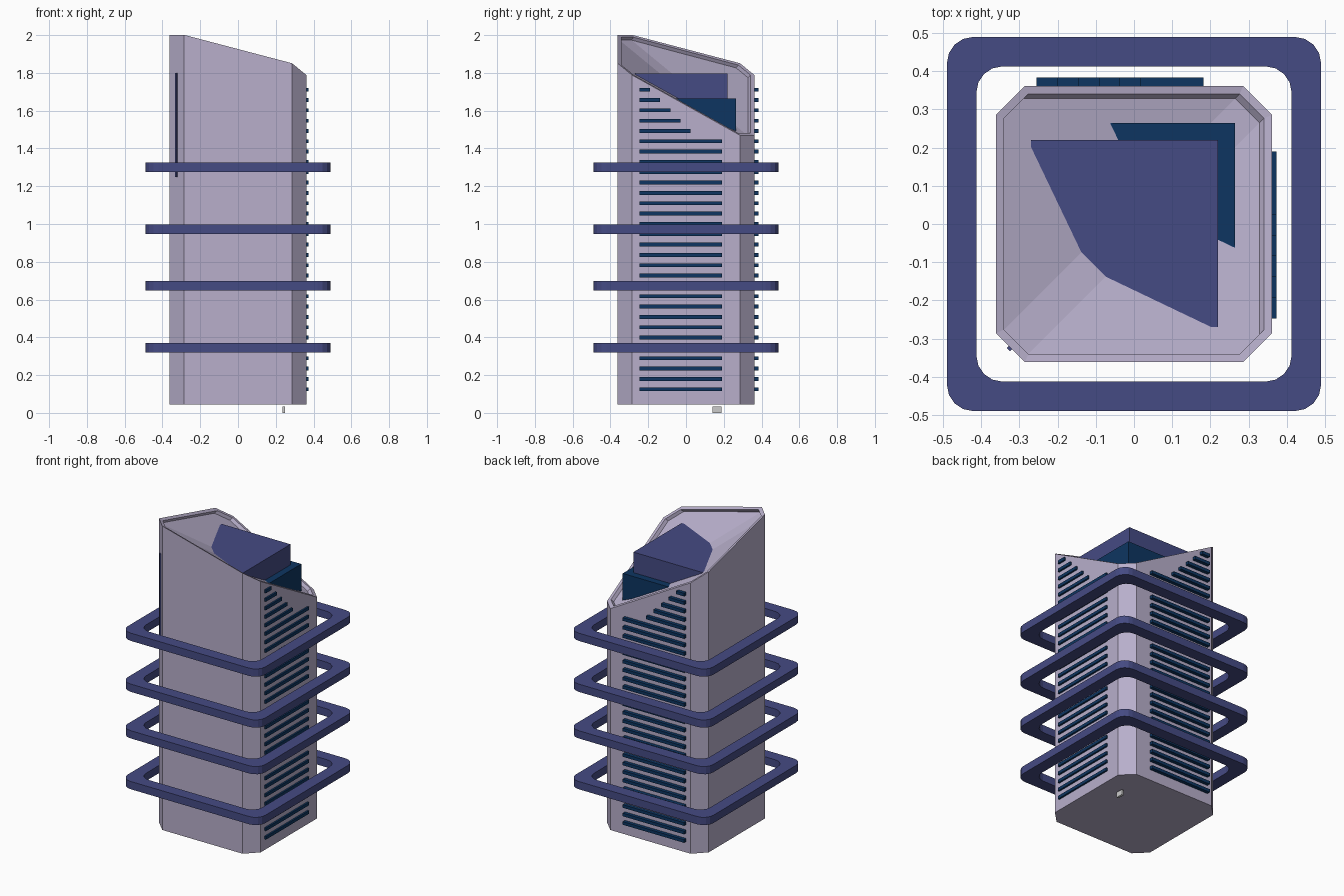
import bpy, bmesh, math

if "Cube" in bpy.data.objects:
    bpy.data.objects.remove(bpy.data.objects["Cube"])

def material(name, rgb):
    m = bpy.data.materials.new(name)
    m.diffuse_color = (*rgb, 1)
    m.use_nodes = True
    m.node_tree.nodes["Principled BSDF"].inputs["Base Color"].default_value = m.diffuse_color
    return m

LILAC = material("lilac", (0.48, 0.43, 0.60))
INDIGO = material("indigo", (0.06, 0.07, 0.23))
TEAL = material("teal", (0.004, 0.036, 0.12))

def finish(bm, name, mat=None):
    bmesh.ops.recalc_face_normals(bm, faces=bm.faces)
    me = bpy.data.meshes.new(name)
    bm.to_mesh(me)
    bm.free()
    ob = bpy.data.objects.new(name, me)
    bpy.context.collection.objects.link(ob)
    if mat:
        me.materials.append(mat)
    return ob

def add_box(bm, lo, hi, turn=0):
    verts = bmesh.ops.create_cube(bm, size=1)["verts"]
    c, s = math.cos(turn), math.sin(turn)
    for v in verts:
        x, y, z = (v.co[i] * (hi[i] - lo[i]) for i in range(3))
        v.co = (x * c - y * s + (lo[0] + hi[0]) / 2,
                x * s + y * c + (lo[1] + hi[1]) / 2, z + (lo[2] + hi[2]) / 2)

def box(name, lo, hi, mat=None, turn=0):
    bm = bmesh.new()
    add_box(bm, lo, hi, turn)
    return finish(bm, name, mat)

# Roof height: two sloping planes meeting in a valley along the diagonal
def roof(x, y):
    side = max(2.0 - 0.263 * (x + 0.285) - 0.558 * (y + 0.36),
               2.0 - 0.263 * (y + 0.285) - 0.558 * (x + 0.36))
    return max(side, 2.0 - 0.411 * (x + y + 0.645))

def octagon(h, c):
    return [(-c, -h), (c, -h), (h, -c), (h, c), (c, h), (-c, h), (-h, c), (-h, -c)]

# Tower body with a rimmed, recessed roof
bm = bmesh.new()
outer, inner = octagon(0.362, 0.286), octagon(0.341, 0.277)
rings = [[bm.verts.new((x, y, 0.045)) for x, y in outer],
         [bm.verts.new((x, y, roof(x, y))) for x, y in outer],
         [bm.verts.new((x, y, roof(x, y))) for x, y in inner],
         [bm.verts.new((x - 0.012, y - 0.012, roof(x - 0.012, y - 0.012) - 0.025)) for x, y in inner]]
for a, b in zip(rings, rings[1:]):
    for i in range(8):
        j = (i + 1) % 8
        bm.faces.new((a[i], a[j], b[j], b[i]))
bm.faces.new(rings[0][::-1])
for idx in ((0, 1, 2, 3), (7, 0, 3, 4), (4, 5, 6, 7)):
    bm.faces.new([rings[3][i] for i in idx])
finish(bm, "tower_body", LILAC)

# Roof blocks
box("roof_block_large", (-0.27, -0.27, 1.40), (0.22, 0.22, 1.797), INDIGO)
box("roof_block_small", (-0.22, -0.22, 1.40), (0.265, 0.265, 1.665), TEAL)

# Rounded square rings around the tower
def rounded_square(h, r, seg=4):
    pts = []
    for k, (sx, sy) in enumerate(((1, 1), (-1, 1), (-1, -1), (1, -1))):
        for i in range(seg + 1):
            a = math.pi / 2 * (k + i / seg)
            pts.append((sx * (h - r) + r * math.cos(a), sy * (h - r) + r * math.sin(a)))
    return pts

for n, z in enumerate((0.345, 0.972, 0.672, 1.30)):
    bm = bmesh.new()
    loops = [[bm.verts.new((x, y, z + dz)) for x, y in rounded_square(h, 0.068)]
             for h, dz in ((0.49, -0.025), (0.49, 0.025), (0.413, 0.025), (0.413, -0.025))]
    for k in range(4):
        a, b = loops[k], loops[(k + 1) % 4]
        for i in range(len(a)):
            j = (i + 1) % len(a)
            bm.faces.new((a[i], a[j], b[j], b[i]))
    finish(bm, f"ring_{n + 1}", INDIGO)

# Louvre slats on the right and back, shortened under the sloping roof
right, back = bmesh.new(), bmesh.new()
for i in range(30):
    z = 0.125 + 0.0547 * i
    end = 0.19 if i < 25 else 0.025 - 0.054 * (i - 25)
    add_box(right, (0.35, -0.247, z - 0.01), (0.373, end, z + 0.01))
    add_box(back, (-0.255, 0.35, z - 0.01), (end - 0.008, 0.384, z + 0.01))
finish(right, "slats_right", TEAL)
finish(back, "slats_back", TEAL)

# Thin strip on the front left bevel and small peg underneath
box("corner_strip", (-0.331, -0.331, 1.25), (-0.319, -0.319, 1.80), INDIGO, math.pi / 4)
box("base_peg", (0.236, 0.14, 0.0), (0.25, 0.187, 0.034))
